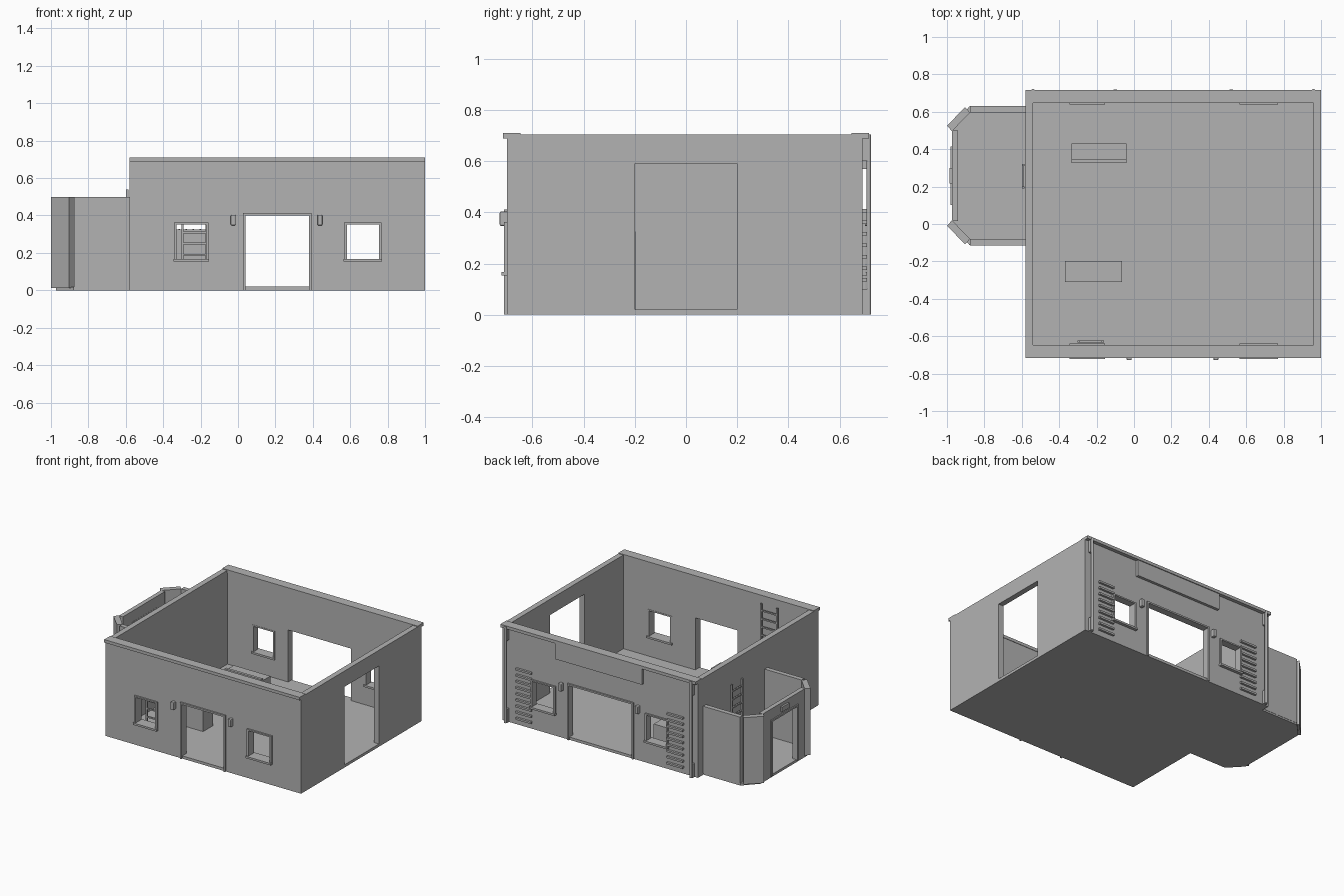
import bpy
import bmesh
from math import radians
from mathutils import Matrix, Vector

old = bpy.data.objects.get("Cube")
if old:
    bpy.data.objects.remove(old, do_unlink=True)

grey = bpy.data.materials.new("plain_grey")
grey.use_nodes = True
grey.diffuse_color = (0.45, 0.45, 0.45, 1)
grey.node_tree.nodes["Principled BSDF"].inputs["Base Color"].default_value = (0.45, 0.45, 0.45, 1)


def add_object(name, bm):
    mesh = bpy.data.meshes.new(name)
    bm.to_mesh(mesh)
    bm.free()
    mesh.materials.append(grey)
    ob = bpy.data.objects.new(name, mesh)
    bpy.context.collection.objects.link(ob)
    return ob


def box(name, x, y, z):
    """Box from (low, high) ranges on each axis."""
    bm = bmesh.new()
    size = Vector((x[1] - x[0], y[1] - y[0], z[1] - z[0]))
    mid = Vector((x[0] + x[1], y[0] + y[1], z[0] + z[1])) / 2
    bmesh.ops.create_cube(bm, size=1, matrix=Matrix.Translation(mid) @ Matrix.Diagonal(size.to_4d()))
    return add_object(name, bm)


def prism(name, outline, z0, z1):
    bm = bmesh.new()
    face = bm.faces.new([bm.verts.new((px, py, z0)) for px, py in outline])
    top = bmesh.ops.extrude_face_region(bm, geom=[face])["geom"]
    bmesh.ops.translate(bm, vec=(0, 0, z1 - z0), verts=[v for v in top if isinstance(v, bmesh.types.BMVert)])
    bmesh.ops.recalc_face_normals(bm, faces=bm.faces)
    return add_object(name, bm)


def rod(name, x, y, z0, z1, r):
    bm = bmesh.new()
    bmesh.ops.create_cone(bm, cap_ends=True, segments=12, radius1=r, radius2=r, depth=z1 - z0,
                          matrix=Matrix.Translation((x, y, (z0 + z1) / 2)))
    ob = add_object(name, bm)
    for p in ob.data.polygons:
        p.use_smooth = len(p.vertices) == 4
    return ob


def cut(wall, x, y, z):
    """Cut a box-shaped opening through a wall."""
    cutter = box("opening_cutter", x, y, z)
    cutter.hide_render = True
    mod = wall.modifiers.new("opening", "BOOLEAN")
    mod.operation = "DIFFERENCE"
    mod.solver = "EXACT"
    mod.object = cutter
    bpy.context.view_layer.objects.active = wall
    bpy.ops.object.modifier_apply(modifier=mod.name)
    bpy.data.objects.remove(cutter, do_unlink=True)


# Main shell: floor, side walls, long walls
LEFT, RIGHT = -0.58, 1.0
FLOOR = 0.02
SIDE_Z = (0, 0.705)
box("main_floor", (LEFT, RIGHT), (-0.70, 0.69), (0, FLOOR))
box("annex_side_wall", (LEFT, -0.54), (-0.66, 0.66), SIDE_Z)
gate_wall = box("gate_side_wall", (0.96, RIGHT), (-0.66, 0.66), SIDE_Z)
cut(gate_wall, (0.9, 1.1), (-0.2, 0.2), (FLOOR, 0.59))
WINDOWS = [(-0.335, -0.165), (0.575, 0.76)]
WZ = (0.165, 0.355)
DOORS = {-1: (0.04, 0.38), 1: (-0.05, 0.46)}
FACES = {-1: 0.70, 1: 0.69}


def span(side, a, b):
    """Range of distances outward from the middle, on the front or the back."""
    return tuple(sorted((side * a, side * b)))


for side, label in ((-1, "front"), (1, "back")):
    face = FACES[side]
    wall = box(label + "_wall", (LEFT, RIGHT), span(side, 0.65, face), (0, 0.69))
    box(label + "_wall_cap", (LEFT, RIGHT), span(side, 0.647, 0.716), (0.688, 0.71))
    # Windows with frame and sill
    for x0, x1 in WINDOWS:
        cut(wall, (x0, x1), span(side, 0.5, 0.8), WZ)
        trim = span(side, 0.648, face + 0.012)
        box(label + "_window_sill", (x0 - 0.01, x1 + 0.01), span(side, 0.64, face + 0.022), (0.153, 0.167))
        box(label + "_window_head", (x0 - 0.007, x1 + 0.007), trim, (WZ[1] - 0.003, WZ[1] + 0.007))
        for x in (x0, x1):
            box(label + "_window_jamb", (x - 0.007, x + 0.007), trim, WZ)
    # Doorway with frame
    d0, d1 = DOORS[side]
    top = 0.40
    cut(wall, (d0, d1), span(side, 0.5, 0.8), (FLOOR, top))
    trim = span(side, 0.66, face + 0.012)
    box(label + "_door_head", (d0 - 0.012, d1 + 0.012), trim, (top, top + 0.012))
    for a, b in ((d0 - 0.012, d0), (d1, d1 + 0.012)):
        box(label + "_door_jamb", (a, b), trim, (0, top))

# Wall lamps beside the doorways
for side, label, xs in ((-1, "front", (-0.026, 0.438)), (1, "back", (-0.10, 0.52))):
    face = FACES[side]
    for x in xs:
        lamp = box(label + "_wall_lamp", (x - 0.013, x + 0.013), span(side, face - 0.005, face + 0.028), (0.347, 0.403))
        bevel = lamp.modifiers.new("soft_edges", "BEVEL")
        bevel.width = 0.005
        bevel.segments = 2

# Back sign board, wall slats and drain pipes
box("back_sign_board", (-0.14, 0.56), (0.68, 0.71), (0.57, 0.69))
for x0, x1 in ((0.76, 0.885), (-0.465, -0.335)):
    for i in range(9):
        z = 0.04 + i * 0.045
        box("back_wall_slat", (x0, x1), (0.68, 0.706), (z, z + 0.014))
for x in (-0.54, 0.96):
    rod("drain_pipe", x, 0.714, 0, 0.705, 0.009)
    for z0, z1 in ((0, 0.10), (0.60, 0.69)):
        box("drain_bracket", (x - 0.012, x + 0.012), (0.685, 0.712), (z0, z1))

# Annex: floor, straight walls, angled corner walls, mirrored about its middle
MID = 0.258
half = [(-0.58, 0.37), (-0.88, 0.37), (-0.973, 0.27)]
floor_outline = [(x, MID + d) for x, d in half] + [(x, MID - d) for x, d in reversed(half)]
prism("annex_floor", floor_outline, 0, 0.018)
AZ = (0.012, 0.50)
corner = [(-0.973, 0.238), (-1.0, 0.268), (-0.903, 0.366), (-0.877, 0.338)]
for s in (-1, 1):
    box("annex_straight_wall", (-0.877, -0.575), tuple(sorted((MID + s * 0.338, MID + s * 0.372))), AZ)
    prism("annex_corner_wall", [(x, MID + s * d) for x, d in corner], *AZ)
annex_end = box("annex_end_wall", (-0.973, -0.941), (MID - 0.243, MID + 0.243), AZ)
cut(annex_end, (-1.1, -0.8), (MID - 0.145, MID + 0.145), (0.018, 0.41))
for y in (MID - 0.15, MID + 0.15):
    box("annex_door_jamb", (-0.982, -0.94), (y - 0.007, y + 0.007), (0.012, 0.417))
box("annex_door_head", (-0.982, -0.94), (MID - 0.157, MID + 0.157), (0.408, 0.42))
box("annex_door_plaque", (-0.987, -0.97), (MID - 0.042, MID + 0.042), (0.44, 0.475))


def ladder(name, centre, width, z0, z1, along_x):
    """Two rails joined by evenly spaced rungs."""
    cx, cy = centre
    h = width / 2
    for s in (-1, 1):
        x, y = (cx + s * h, cy) if along_x else (cx, cy + s * h)
        box(name + "_rail", (x - 0.006, x + 0.006), (y - 0.006, y + 0.006), (z0, z1))
    hx, hy = (h, 0.005) if along_x else (0.005, h)
    z = z0 + 0.05
    while z < z1:
        box(name + "_rung", (cx - hx, cx + hx), (cy - hy, cy + hy), (z - 0.005, z + 0.005))
        z += 0.06


ladder("annex_ladder", (-0.592, 0.255), 0.12, 0.02, 0.54, False)
ladder("indoor_ladder", (-0.232, -0.628), 0.13, 0.02, 0.66, True)

# Indoor furniture: bench with a raised lip, cabinet with studs
box("bench", (-0.335, -0.04), (0.325, 0.43), (FLOOR, 0.15))
box("bench_lip", (-0.335, -0.04), (0.325, 0.345), (0.15, 0.165))
box("cabinet", (-0.37, -0.065), (-0.31, -0.197), (FLOOR, 0.325))
for i in range(8):
    x = -0.35 + i * 0.037
    rod("cabinet_stud", x, -0.285, 0.324, 0.329, 0.004)
